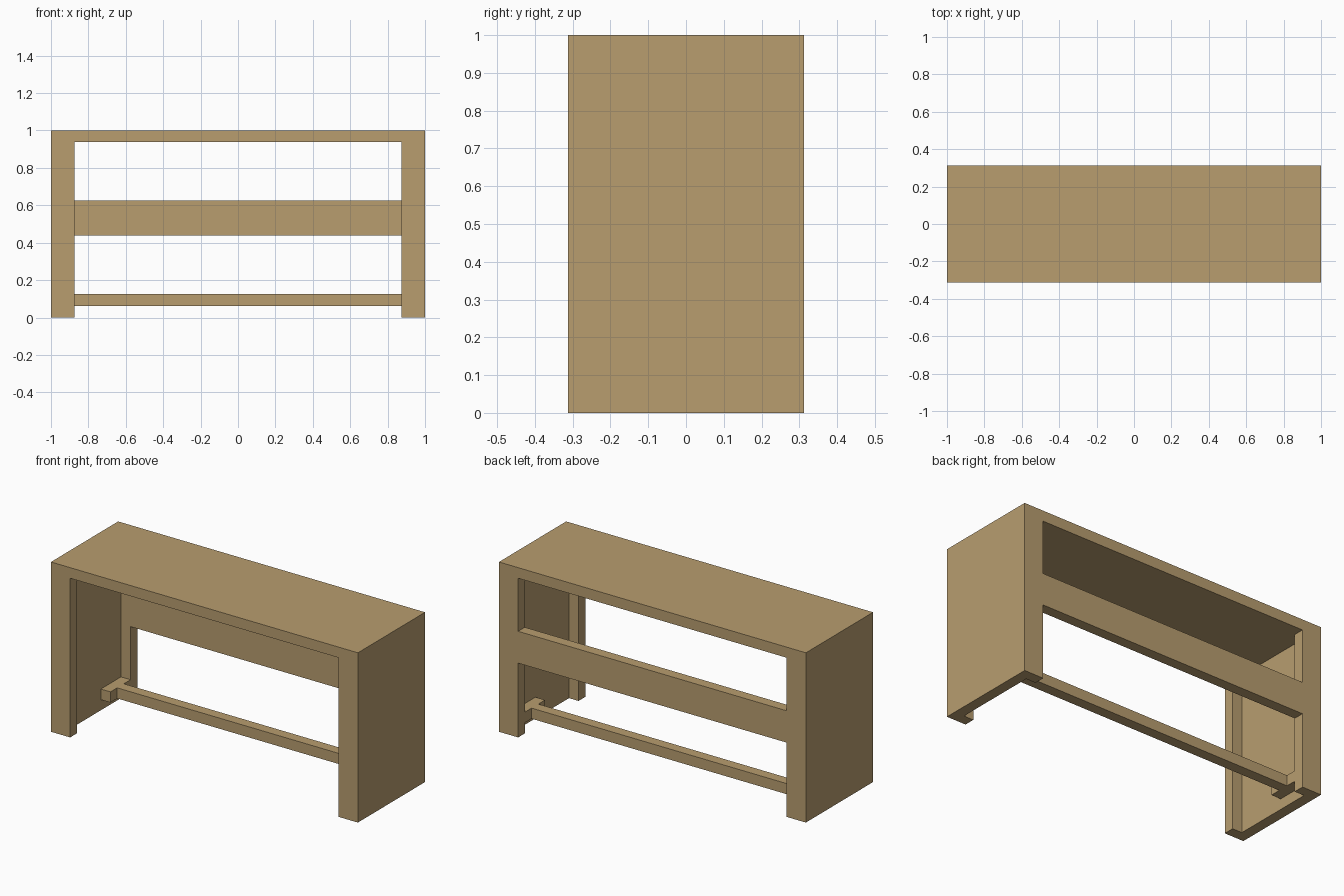
import bpy, bmesh

if "Cube" in bpy.data.objects:
    bpy.data.objects.remove(bpy.data.objects["Cube"])

U = 0.0625  # module: one sixteenth

wood = bpy.data.materials.new("light_wood")
wood.diffuse_color = (0.479, 0.337, 0.159, 1)
wood.use_nodes = True
wood.node_tree.nodes["Principled BSDF"].inputs["Base Color"].default_value = wood.diffuse_color


def prism(name, outline, z0, z1):
    """Extrude a plan outline (x, y) from z0 up to z1."""
    bm = bmesh.new()
    face = bm.faces.new([bm.verts.new((x, y, z0)) for x, y in outline])
    ext = bmesh.ops.extrude_face_region(bm, geom=[face])
    verts = [g for g in ext["geom"] if isinstance(g, bmesh.types.BMVert)]
    bmesh.ops.translate(bm, verts=verts, vec=(0, 0, z1 - z0))
    bmesh.ops.recalc_face_normals(bm, faces=bm.faces)
    mesh = bpy.data.meshes.new(name)
    bm.to_mesh(mesh)
    bm.free()
    mesh.materials.append(wood)
    obj = bpy.data.objects.new(name, mesh)
    bpy.context.collection.objects.link(obj)
    return obj


def box(name, x0, x1, y0, y1, z0, z1):
    return prism(name, [(x0, y0), (x1, y0), (x1, y1), (x0, y1)], z0, z1)


D = 5 * U  # half depth

# Table top
box("table_top", -1, 1, -D, D, 15 * U, 1)

# Side panels with a post returned inward at front and back, plus foot blocks
for side, s in (("left", -1), ("right", 1)):
    inner, post = 1 - U, 1 - 2 * U
    c_shape = [(1, -D), (1, D), (post, D), (post, D - U),
               (inner, D - U), (inner, U - D), (post, U - D), (post, -D)]
    prism(side + "_side_panel", [(s * x, y) for x, y in c_shape], 0, 15 * U)
    x0, x1 = sorted((s * inner, s * post))
    box(side + "_footrest_bracket", x0, x1, U, D - U, U, 2 * U)

# Back rail flush with the back posts
box("back_rail", -1 + 2 * U, 1 - 2 * U, D - U, D, 7 * U, 10 * U)

# Long foot bar between the brackets
box("foot_bar", -1 + 2 * U, 1 - 2 * U, 2 * U, 3 * U, U, 2 * U)
